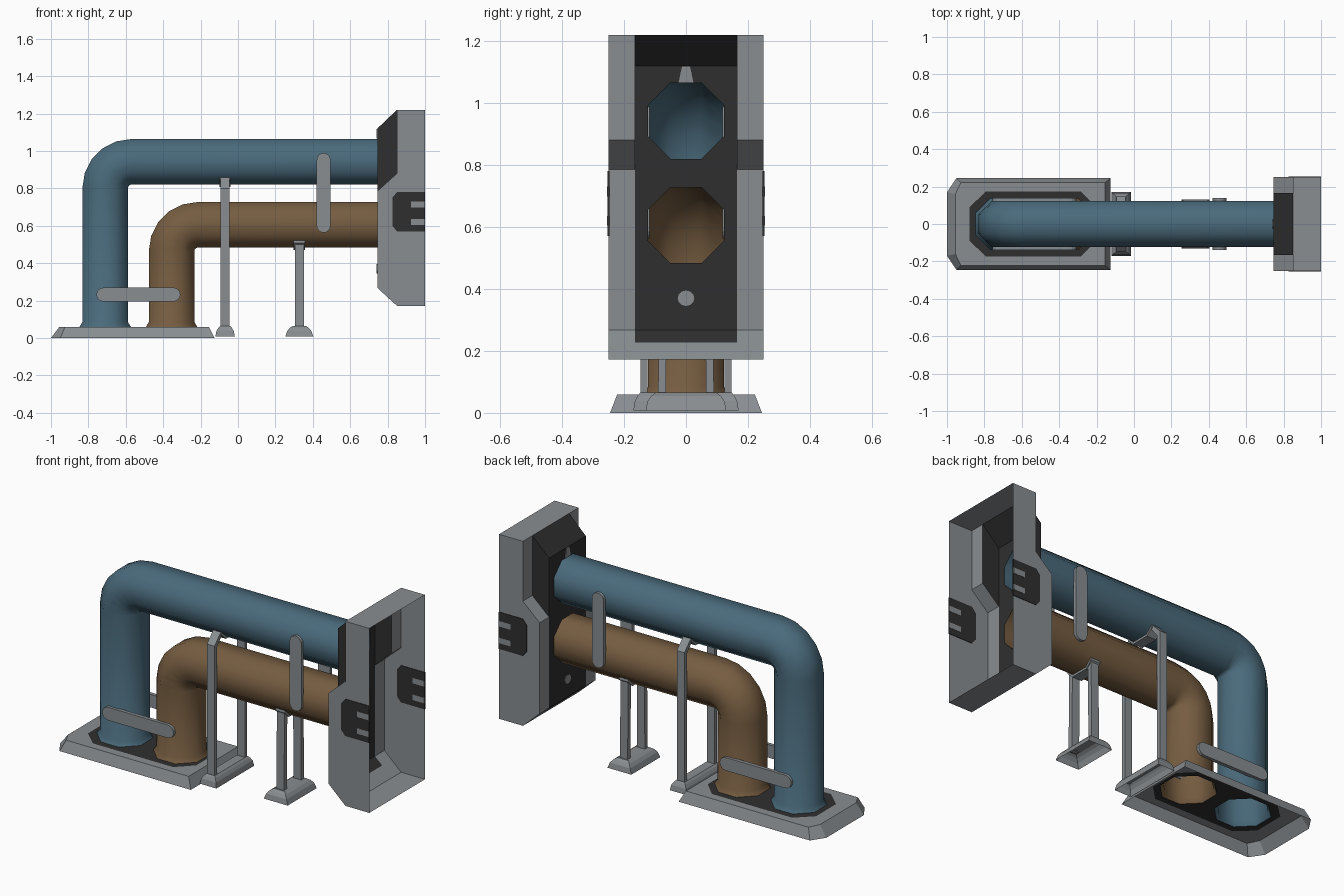
import bpy, bmesh, math
from mathutils import Vector

if "Cube" in bpy.data.objects:
    bpy.data.objects.remove(bpy.data.objects["Cube"])


def material(name, rgb):
    m = bpy.data.materials.new(name)
    m.diffuse_color = (*rgb, 1)
    m.use_nodes = True
    m.node_tree.nodes["Principled BSDF"].inputs["Base Color"].default_value = m.diffuse_color
    return m


GREY = material("grey_metal", (0.25, 0.27, 0.285))
DARK = material("dark_panel", (0.028, 0.028, 0.028))
BLUE = material("blue_pipe", (0.068, 0.145, 0.20))
BROWN = material("brown_pipe", (0.18, 0.108, 0.052))


def finish(name, bm, mat, smooth=False):
    bmesh.ops.remove_doubles(bm, verts=bm.verts, dist=1e-5)
    bmesh.ops.recalc_face_normals(bm, faces=bm.faces)
    me = bpy.data.meshes.new(name)
    bm.to_mesh(me)
    bm.free()
    me.materials.append(mat)
    for p in me.polygons:
        p.use_smooth = smooth
    ob = bpy.data.objects.new(name, me)
    bpy.context.collection.objects.link(ob)
    return ob


def add_face(bm, pts):
    bm.faces.new([bm.verts.new(p) for p in pts])


def add_holed(bm, loops, normal):
    """Flat sheet: first loop is the outline, the others are holes."""
    edges = []
    for loop in loops:
        vs = [bm.verts.new(p) for p in loop]
        edges += [bm.edges.new((vs[i - 1], vs[i])) for i in range(len(vs))]
    bmesh.ops.triangle_fill(bm, use_beauty=True, edges=edges, normal=normal)


def add_loft(bm, rings, cap=False):
    rows = [[bm.verts.new(p) for p in r] for r in rings]
    for a, b in zip(rows, rows[1:]):
        for i in range(len(a)):
            bm.faces.new((a[i - 1], a[i], b[i], b[i - 1]))
    if cap:
        bm.faces.new(rows[0])
        bm.faces.new(rows[-1])


def prism(name, rings, mat):
    bm = bmesh.new()
    add_loft(bm, rings, True)
    return finish(name, bm, mat)


def prism_y(name, xz, y0, y1, mat):
    return prism(name, [[(x, y, z) for x, z in xz] for y in (y0, y1)], mat)


def prism_x(name, yz, x0, x1, mat):
    return prism(name, [[(x, y, z) for y, z in yz] for x in (x0, x1)], mat)


def octagon(apothem):
    r = apothem / math.cos(math.pi / 8)
    return [(r * math.cos((k + .5) * math.pi / 4), r * math.sin((k + .5) * math.pi / 4))
            for k in range(8)]


AP, BEND, END, TOP = 0.122, 0.14, 0.745, 0.06


# pipes: open octagonal tubes with a flared foot and one elbow
def pipe(name, x, z, mat):
    path = [(x, TOP, 0, AP + .015), (x, TOP + .025, 0, AP)]
    for i in range(6):
        t = i / 5 * math.pi / 2
        path.append((x + BEND - BEND * math.cos(t), z - BEND + BEND * math.sin(t), t, AP))
    path.append((END, z, math.pi / 2, AP))
    bm = bmesh.new()
    add_loft(bm, [[(px + u * math.cos(t), v, pz - u * math.sin(t)) for u, v in octagon(a)]
                  for px, pz, t, a in path])
    finish(name, bm, mat, True)


PIPES = (("blue_pipe", -0.71, 0.942, BLUE), ("brown_pipe", -0.355, 0.605, BROWN))
for p in PIPES:
    pipe(*p)


# floor base: sloped hollow rim around a dark plate
def mirrored(pts, z):
    return [(x, y, z) for x, y in pts] + [(x, -y, z) for x, y in reversed(pts)]


top = mirrored([(-.955, .16), (-.925, .222), (-.155, .222)], TOP)
inset = mirrored([(-.88, .09), (-.79, .175), (-.285, .175), (-.2, .09)], TOP)
bm = bmesh.new()
add_loft(bm, [mirrored([(-1, .17), (-.95, .245), (-.125, .245)], 0), top])
add_holed(bm, [top, inset], Vector((0, 0, 1)))
finish("base_rim", bm, GREY)
bm = bmesh.new()
add_holed(bm, [inset] + [[(x + u, v, TOP) for u, v in octagon(AP + .015)]
                         for _, x, _, _ in PIPES], Vector((0, 0, 1)))
finish("base_plate", bm, DARK)

# wall housing: open-backed grey shell
W, M = 0.25, 0.165
front = [(.85, 1.22), (.85, .88), (END, .785), (END, .268), (.85, .172)]
bm = bmesh.new()
for s in (-1, 1):
    add_face(bm, [(x, s * W, z) for x, z in front + [(1, .172), (1, 1.22)]])
    for (xa, za), (xb, zb) in zip(front, front[1:]):
        add_face(bm, [(xa, s * M, za), (xa, s * W, za), (xb, s * W, zb), (xb, s * M, zb)])
for z in (1.22, .172):
    add_face(bm, [(.85, -W, z), (1, -W, z), (1, W, z), (.85, W, z)])
add_face(bm, [(.79, -M, .227), (.79, M, .227), (.85, M, .172), (.85, -M, .172)])
finish("wall_housing", bm, GREY)

# dark middle panel with pipe openings
bm = bmesh.new()
add_face(bm, [(.85, -M, 1.22), (.85, M, 1.22), (END, M, 1.12), (END, -M, 1.12)])
add_face(bm, [(.79, -M, .227), (.79, M, .227), (END, M, .268), (END, -M, .268)])
for s in (-1, 1):
    add_face(bm, [(.85, s * M, 1.22), (END, s * M, 1.12), (END, s * M, .785), (.85, s * M, .88)])
add_holed(bm, [[(END, -M, .268), (END, M, .268), (END, M, 1.12), (END, -M, 1.12)]]
          + [[(END, u, z + v) for u, v in octagon(AP)] for _, _, z, _ in PIPES], Vector((1, 0, 0)))
finish("wall_panel", bm, DARK)

# small grey details on the panel
prism_x("panel_stud", [(.027 * math.cos(k * math.pi / 6), .37 + .025 * math.sin(k * math.pi / 6))
                       for k in range(12)], END - .004, END + .004, GREY)
prism_x("panel_tab", [(-.024, 1.066), (.024, 1.066), (.013, 1.118), (-.013, 1.118)],
        END - .004, END + .004, GREY)

# dark vents on both housing sides, with grey slots
for s, side in ((-1, "front"), (1, "back")):
    y = s * W
    prism_y(side + "_vent", [(.825, .60), (.85, .57), (1, .57), (1, .78), (.85, .78), (.825, .75)],
            y - .003, y + .003, DARK)
    for i, z in enumerate((.62, .715)):
        prism_y(f"{side}_vent_slot_{i}", [(.925, z - .016), (.998, z - .016), (.998, z + .016),
                                          (.925, z + .016)], y - .0045, y + .0045, GREY)


# straps: round-ended bars tying the pipes together on both sides
def strap(name, a, b, r):
    ang = math.atan2(b[1] - a[1], b[0] - a[0])
    pts = []
    for c, start in ((b, ang - math.pi / 2), (a, ang + math.pi / 2)):
        pts += [(c[0] + r * math.cos(start + k * math.pi / 8),
                 c[1] + r * math.sin(start + k * math.pi / 8)) for k in range(9)]
    for s, side in ((-1, "front"), (1, "back")):
        prism_y(f"{side}_{name}", pts, s * .117, s * .138, GREY)


strap("lower_strap", (-.72, .232), (-.345, .232), .037)
strap("upper_strap", (.458, .60), (.458, .952), .037)


# supports: hollow foot, two legs and a cradle under the pipe
def support(name, x, zb, foot, leg):
    bm = bmesh.new()
    add_loft(bm, [[(x + i * hx, j * hy, z) for i, j in ((-1, -1), (1, -1), (1, 1), (-1, 1))]
                  for hx, hy, z in foot])
    hx, hy, z = foot[-1]
    add_face(bm, [(x + i * hx, j * hy, z) for i, j in ((-1, -1), (1, -1), (1, 1), (-1, 1))])
    finish(name + "_foot", bm, GREY)
    for s, side in ((-1, "front"), (1, "back")):
        prism_x(f"{name}_{side}_leg", [(s * y, z) for y, z in leg], x - .024, x + .024, GREY)
    prism_x(name + "_cradle", [(-.09, zb + .038), (-.05, zb), (.05, zb), (.09, zb + .038),
                               (.092, zb + .024), (.054, zb - .012), (-.054, zb - .012),
                               (-.092, zb + .024)], x - .03, x + .03, GREY)


support("tall_support", -.069, .82,
        [(.052, .17, .008), (.046, .165, .038), (.036, .156, .055), (.026, .148, .065)],
        [(.125, .06), (.125, .785), (.08, .838), (.09, .858), (.147, .80), (.147, .06)])
support("short_support", .328, .483,
        [(.075, .13, .008), (.064, .124, .038), (.05, .112, .055), (.034, .098, .065)],
        [(.065, .06), (.06, .49), (.085, .515), (.09, .06)])
